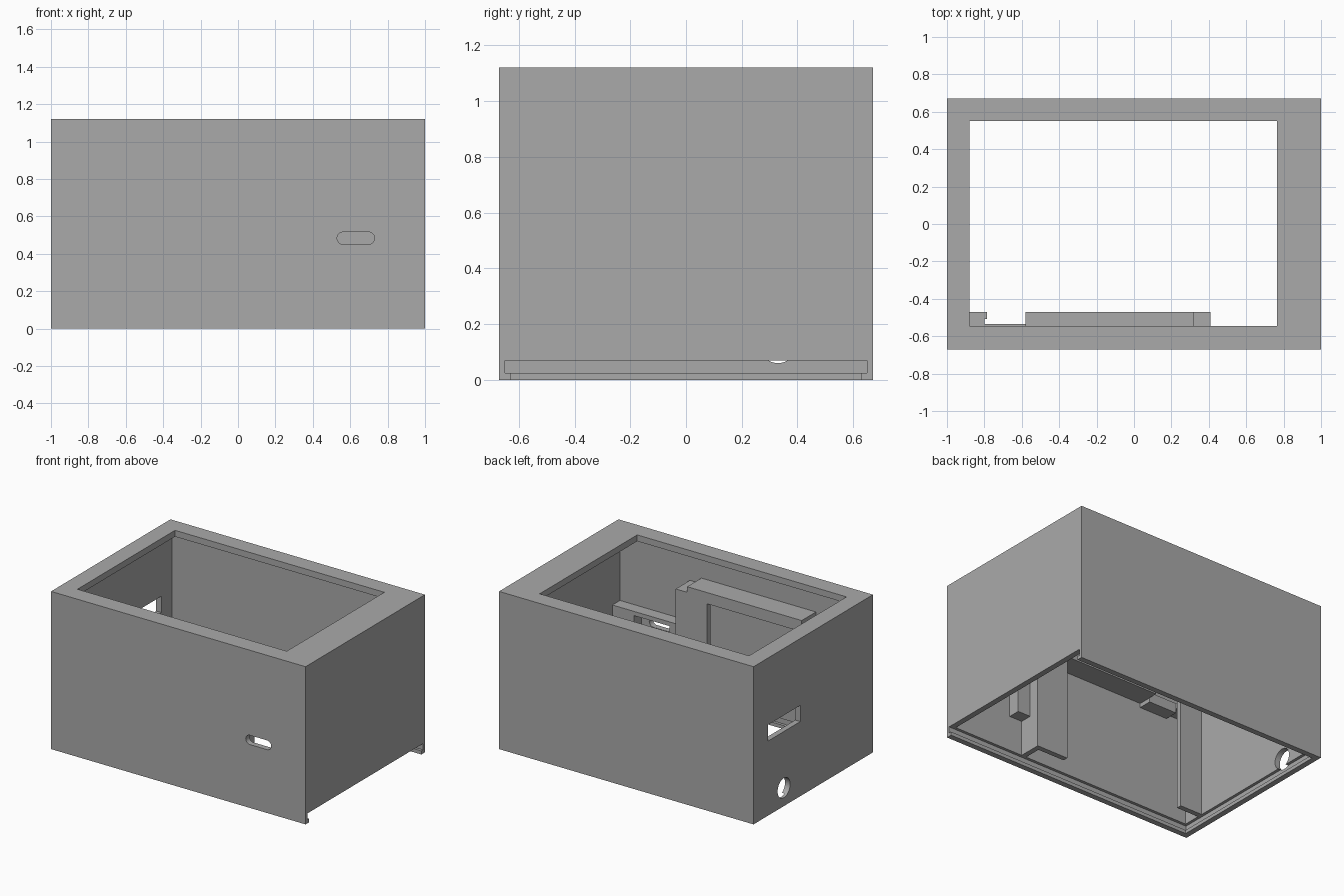
import bpy, math

cube = bpy.data.objects.get("Cube")
if cube:
    bpy.data.objects.remove(cube, do_unlink=True)

# One plain grey plastic
grey = bpy.data.materials.new("grey_plastic")
grey.use_nodes = True
grey.diffuse_color = (0.4, 0.4, 0.4, 1)
grey.node_tree.nodes["Principled BSDF"].inputs["Base Color"].default_value = (0.4, 0.4, 0.4, 1)


def box(name, x, y, z):
    """Box spanning the given (low, high) ranges."""
    spans = (x, y, z)
    bpy.ops.mesh.primitive_cube_add(size=1)
    ob = bpy.context.object
    ob.name = name
    for v in ob.data.vertices:
        v.co = [(lo + hi) / 2 + c * (hi - lo) for c, (lo, hi) in zip(v.co, spans)]
    ob.data.materials.append(grey)
    return ob


def rod(name, centre, radius, axis):
    """Round cutter lying along x or y."""
    turn = (0, math.pi / 2, 0) if axis == "x" else (math.pi / 2, 0, 0)
    bpy.ops.mesh.primitive_cylinder_add(vertices=40, radius=radius, depth=0.3,
                                        location=centre, rotation=turn)
    ob = bpy.context.object
    ob.name = name
    return ob


def carve(target, cutters):
    """Subtract the cutters from the target, then drop them."""
    for c in cutters:
        m = target.modifiers.new("cut", "BOOLEAN")
        m.operation, m.solver, m.object = "DIFFERENCE", "EXACT", c
    bpy.context.view_layer.update()
    graph = bpy.context.evaluated_depsgraph_get()
    mesh = bpy.data.meshes.new_from_object(target.evaluated_get(graph))
    target.modifiers.clear()
    target.data = mesh
    mesh.materials.clear()
    mesh.materials.append(grey)
    for p in mesh.polygons:
        p.material_index = 0
    for c in cutters:
        bpy.data.objects.remove(c, do_unlink=True)


# Case with cavity, display opening, sliding lid groove and ports
case = box("case", (-1, 1), (-0.67, 0.67), (0, 1.12))
slot_z = 0.483
carve(case, [
    box("cavity", (-0.96, 0.96), (-0.63, 0.63), (-0.1, 1.075)),
    box("display_opening", (-0.88, 0.765), (-0.545, 0.55), (1, 1.3)),
    box("lid_groove", (-0.98, 1.1), (-0.65, 0.65), (0.025, 0.07)),
    box("lid_entry", (0.9, 1.1), (-0.63, 0.63), (-0.1, 0.05)),
    box("side_port", (-1.1, -0.9), (0.145, 0.51), (0.53, 0.645)),
    rod("cable_hole", (-1, 0.33, 0.13), 0.07, "x"),
    box("front_slot", (0.563, 0.697), (-0.8, -0.6), (slot_z - 0.033, slot_z + 0.033)),
    rod("slot_end_left", (0.697, -0.68, slot_z), 0.033, "y"),
    rod("slot_end_right", (0.563, -0.68, slot_z), 0.033, "y"),
])

# Circuit board holder: angled post, beam, far post
wall = -0.64
face = (-0.507, -0.47)
box("post_face", (0.163, 0.41), face, (0.07, 0.86))
box("post_side", (0.373, 0.41), (wall, -0.507), (0.07, 0.86))
box("holder_beam", (-0.58, 0.32), (wall, -0.47), (0.82, 0.9))
box("post_cap", (0.32, 0.41), (wall, -0.47), (0.82, 0.86))
box("far_post", (-0.97, -0.785), face, (0.07, 0.86))
box("far_post_cap", (-0.97, -0.80), (wall, -0.507), (0.82, 0.86))
box("holder_ledge", (-0.80, -0.58), (wall, -0.535), (0.79, 0.86))

# Frame around the front slot
for name, x, z in (("slot_frame_inner_leg", (0.41, 0.51), (0.32, 0.57)),
                   ("slot_frame_outer_leg", (0.79, 0.97), (0.32, 0.57)),
                   ("slot_frame_top", (0.51, 0.79), (0.54, 0.57))):
    box(name, x, (wall, -0.545), z)
